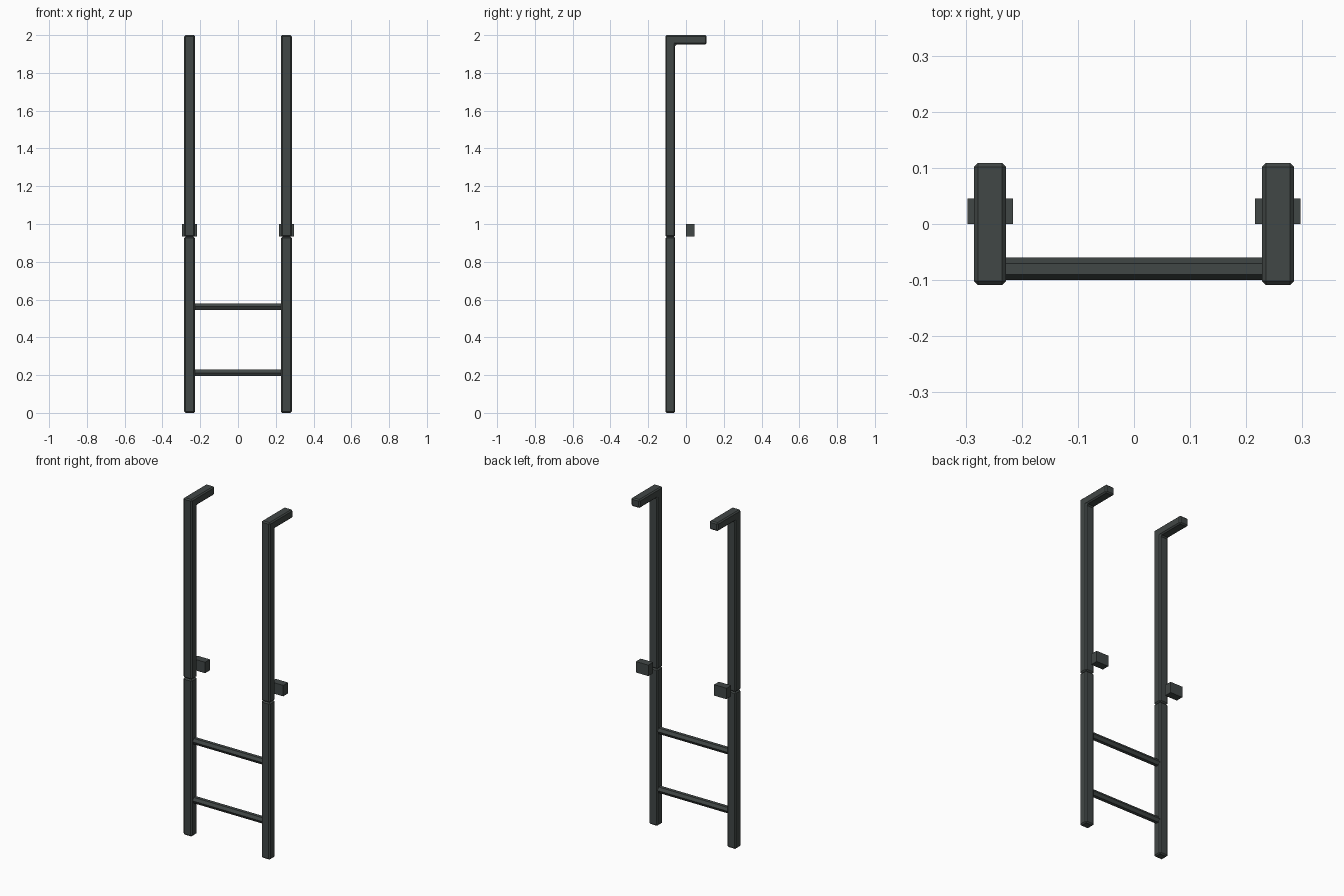
import bpy, bmesh, math
from mathutils import Matrix

if "Cube" in bpy.data.objects:
    bpy.data.objects.remove(bpy.data.objects["Cube"])

metal = bpy.data.materials.new("dark grey metal")
metal.diffuse_color = (0.053, 0.063, 0.061, 1)
metal.use_nodes = True
metal.node_tree.nodes["Principled BSDF"].inputs["Base Color"].default_value = metal.diffuse_color

RAIL_X = 0.2565          # rail centre distance from the middle
W = 0.057                # rail width
Y0, Y1, YTIP = -0.109, -0.057, 0.109
SEAM = 0.932


def finish(bm, name):
    bmesh.ops.recalc_face_normals(bm, faces=bm.faces)
    me = bpy.data.meshes.new(name)
    bm.to_mesh(me)
    bm.free()
    me.materials.append(metal)
    ob = bpy.data.objects.new(name, me)
    bpy.context.collection.objects.link(ob)
    return ob


def profile_bar(name, x, width, yz, bevel=0.0):
    """Extrude a side (y, z) profile across x, with chamfered edges."""
    bm = bmesh.new()
    face = bm.faces.new([bm.verts.new((x - width / 2, y, z)) for y, z in yz])
    ext = bmesh.ops.extrude_face_region(bm, geom=[face])["geom"]
    verts = [g for g in ext if isinstance(g, bmesh.types.BMVert)]
    bmesh.ops.translate(bm, verts=verts, vec=(width, 0, 0))
    bmesh.ops.recalc_face_normals(bm, faces=bm.faces)
    if bevel:
        bmesh.ops.bevel(bm, geom=bm.edges[:], offset=bevel, segments=1,
                        affect='EDGES', clamp_overlap=True)
    return finish(bm, name)


def rect(y0, y1, z0, z1):
    return [(y0, z0), (y1, z0), (y1, z1), (y0, z1)]


for side, s in (("left", -1), ("right", 1)):
    x = s * RAIL_X
    # lower rail
    profile_bar("lower_rail_" + side, x, W, rect(Y0, Y1, 0, SEAM), 0.007)
    # upper rail with the hooked top arm
    profile_bar("upper_rail_" + side, x, W,
                [(Y0, SEAM), (Y1, SEAM), (Y1, 1.95), (YTIP, 1.95),
                 (YTIP, 2.0), (Y0, 2.0)], 0.007)
    # wall bracket block
    profile_bar("bracket_" + side, x, 0.081, rect(0.0, 0.045, 0.935, 1.0))

# six-sided rungs, corners pointing front and back
for i, z in enumerate((0.212, 0.562)):
    bm = bmesh.new()
    bmesh.ops.create_cone(bm, cap_ends=True, segments=6, radius1=0.02,
                          radius2=0.02, depth=2 * RAIL_X - W + 0.02)
    if min(abs(v.co.y) for v in bm.verts) > 0.005:   # put a corner on the y axis
        bmesh.ops.rotate(bm, verts=bm.verts, matrix=Matrix.Rotation(math.radians(30), 3, 'Z'))
    if max(v.co.y for v in bm.verts) < 0.0199:
        bmesh.ops.rotate(bm, verts=bm.verts, matrix=Matrix.Rotation(math.radians(30), 3, 'Z'))
    bmesh.ops.rotate(bm, verts=bm.verts, matrix=Matrix.Rotation(math.radians(90), 3, 'Y'))
    bmesh.ops.translate(bm, verts=bm.verts, vec=(0, -0.08, z))
    finish(bm, "rung_%d" % (i + 1))
